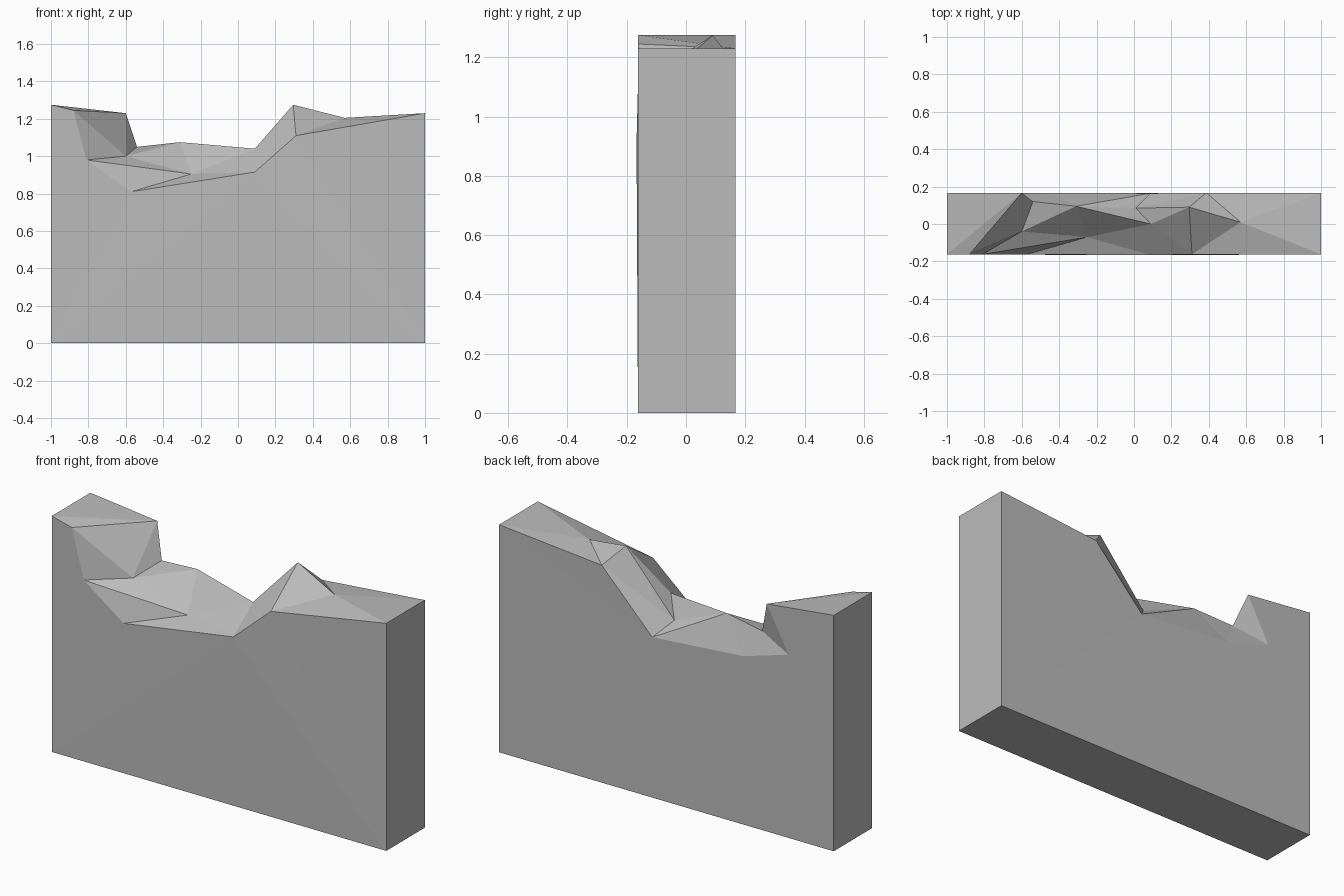
import bpy, bmesh

if "Cube" in bpy.data.objects:
    bpy.data.objects.remove(bpy.data.objects["Cube"])

FRONT, BACK = -0.162, 0.167

# Corners of the slab and points along its broken rim
points = {
    # lower corners
    "FL": (-1, FRONT, 0), "FR": (1, FRONT, 0), "BL": (-1, BACK, 0), "BR": (1, BACK, 0),
    # upper corners
    "FLT": (-1, FRONT, 1.275), "BLT": (-1, BACK, 1.275),
    "FRT": (1, FRONT, 1.23), "BRT": (1, BACK, 1.23),
    # front rim, left to right
    "f1": (-0.88, FRONT, 1.245), "f2": (-0.81, FRONT, 0.98), "f3": (-0.57, FRONT, 0.81),
    "f4": (0.09, -0.167, 0.915), "f5": (0.31, FRONT, 1.11),
    # back rim, left to right
    "b1": (-0.6, BACK, 1.23), "b2": (-0.73, BACK, 0.99), "b3": (-0.46, BACK, 0.91),
    "b4": (0.087, 0.164, 0.865), "b5": (0.387, BACK, 1.175),
    # crest between the rims, left to right
    "c1": (-0.6, -0.04, 1.0), "c2": (-0.54, 0.12, 1.05), "c3": (-0.31, 0.095, 1.075),
    "c4": (-0.25, -0.07, 0.905), "c5": (0.09, 0.0, 1.04), "c6": (0.01, 0.085, 0.947),
    "c7": (0.295, 0.09, 1.275), "c8": (0.57, 0.01, 1.205),
}

bm = bmesh.new()
v = {name: bm.verts.new(co) for name, co in points.items()}


def face(names):
    bm.faces.new([v[n] for n in names.split()])


def fan(hub, ring):
    ring = ring.split()
    for a, b in zip(ring, ring[1:]):
        bm.faces.new((v[hub], v[a], v[b]))


# Base and end walls
face("FL FR BR BL")
face("FL FLT BLT BL")
face("FR FRT BRT BR")
# Front wall
fan("FL", "FLT f1 f2 f3 f4 FR")
fan("FR", "f4 f5 FRT")
# Back wall
fan("BL", "BLT b2 b3 b4 BR")
fan("BRT", "BR b4 b5")
# Left stump
fan("b1", "f1 FLT BLT b2 c2")
# Broken hollow
fan("c1", "c2 b1 f1 f2 c4 c3 c2")
fan("c4", "f2 f3 f4")
fan("b3", "b2 c2 c3 b4")
fan("c5", "c3 c4 f4 f5 c7 c6 c3")
fan("c6", "c3 b4 b5 c7")
# Right stump
fan("c8", "c7 b5 BRT FRT f5 c7")

bmesh.ops.recalc_face_normals(bm, faces=bm.faces)
mesh = bpy.data.meshes.new("broken_wall")
bm.to_mesh(mesh)
bm.free()

stone = bpy.data.materials.new("stone_grey")
stone.diffuse_color = (0.5, 0.5, 0.5, 1)
stone.use_nodes = True
stone.node_tree.nodes["Principled BSDF"].inputs["Base Color"].default_value = stone.diffuse_color
mesh.materials.append(stone)
wall = bpy.data.objects.new("broken_wall", mesh)
bpy.context.collection.objects.link(wall)
